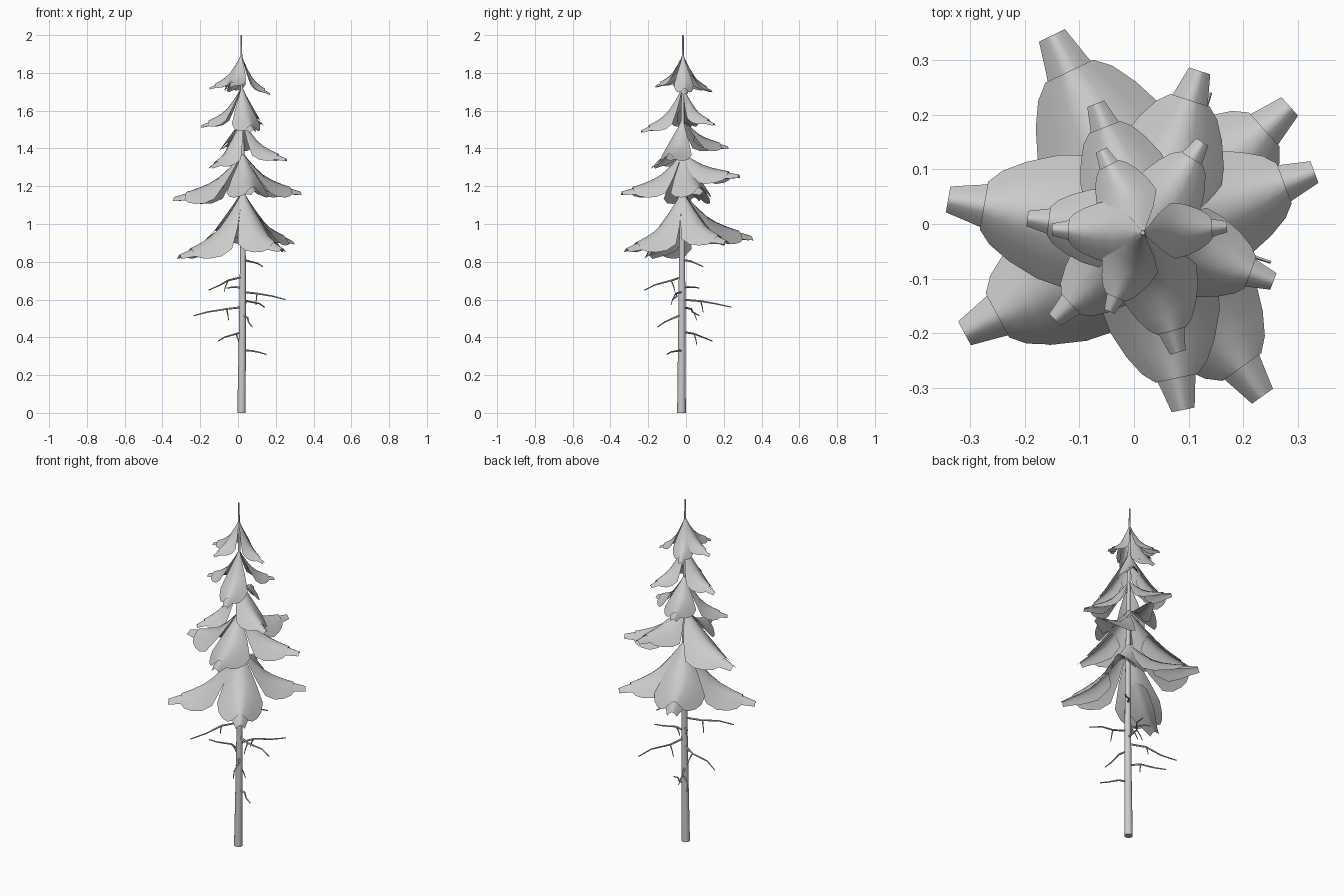
import bpy, bmesh, math
from mathutils import Vector

if "Cube" in bpy.data.objects:
    bpy.data.objects.remove(bpy.data.objects["Cube"])


def trunk_centre(z):
    # slight lean and bow of the stem
    return Vector((0.018 + 0.008 * math.sin(z * 1.7), -0.024 + 0.004 * z, z))


def lerp_profile(points, t):
    for (a, va), (b, vb) in zip(points, points[1:]):
        if t <= b:
            return va + (vb - va) * (t - a) / (b - a)
    return points[-1][1]


def finish(bm, name, angle=60):
    mesh = bpy.data.meshes.new(name)
    bm.to_mesh(mesh)
    bm.free()
    ob = bpy.data.objects.new(name, mesh)
    bpy.context.collection.objects.link(ob)
    bpy.context.view_layer.objects.active = ob
    ob.select_set(True)
    bpy.ops.object.shade_smooth_by_angle(angle=math.radians(angle))
    ob.select_set(False)
    return ob


# Tapered tube along a path, capped at both ends
def tube(name, path, radii, sides):
    bm = bmesh.new()
    rings = []
    for i, (p, r) in enumerate(zip(path, radii)):
        d = (path[min(i + 1, len(path) - 1)] - path[max(i - 1, 0)]).normalized()
        ref = Vector((1, 0, 0)) if abs(d.z) > 0.8 else Vector((0, 0, 1))
        a = d.cross(ref).normalized()
        b = d.cross(a)
        rings.append([bm.verts.new(p + r * (a * math.cos(k * math.tau / sides)
                                            + b * math.sin(k * math.tau / sides)))
                      for k in range(sides)])
    for r0, r1 in zip(rings, rings[1:]):
        for k in range(sides):
            n = (k + 1) % sides
            bm.faces.new((r0[k], r0[n], r1[n], r1[k]))
    bm.faces.new(rings[0][::-1])
    bm.faces.new(rings[-1])
    bmesh.ops.recalc_face_normals(bm, faces=bm.faces)
    return finish(bm, name)


# Trunk
heights = [0, 0.3, 0.6, 0.9, 1.2, 1.5, 1.8, 2.0]
radius = [(0, 0.023), (0.85, 0.016), (1.9, 0.006), (2.0, 0.004)]
tube("trunk", [trunk_centre(z) for z in heights],
     [lerp_profile(radius, z) for z in heights], 10)

# Bare twigs below the crown: start height, tip
twigs = [(0.81, (0.13, 0.09, 0.775)), (0.72, (-0.155, -0.22, 0.65)),
         (0.66, (-0.06, 0.07, 0.66)), (0.64, (0.25, -0.07, 0.60)),
         (0.60, (0.14, 0.24, 0.56)), (0.56, (-0.235, 0.07, 0.515)),
         (0.52, (0.075, -0.15, 0.455)), (0.43, (-0.105, 0.14, 0.38)),
         (0.33, (0.15, -0.10, 0.31))]
for i, (z, tip) in enumerate(twigs):
    s, e = trunk_centre(z), Vector(tip)
    side = (e - s).cross(Vector((0, 0, 1))) * (0.07 if i % 2 else -0.07)
    path = [s, s.lerp(e, 0.35) + Vector((0, 0, 0.006)) + side,
            s.lerp(e, 0.7) + Vector((0, 0, 0.006)) - side * 0.5, e]
    tube(f"twig_{i}", path, [0.006, 0.005, 0.004, 0.003], 5)
    # small hanging side shoot on the longer twigs
    if (e - s).length > 0.21:
        tube(f"twig_shoot_{i}", [path[1], path[1] + side + Vector((0, 0, -0.03)),
                                 path[1] + side * 1.6 + Vector((0, 0, -0.06))],
             [0.004, 0.003, 0.002], 5)

# Shapes shared by all boughs (fraction of length -> value)
DROP = [(0, 0), (0.08, 0.17), (0.16, 0.31), (0.33, 0.57), (0.5, 0.73), (0.7, 0.86), (1, 1)]
BROAD = [(0, 0.01), (0.08, 0.09), (0.2, 0.22), (0.35, 0.335), (0.5, 0.31),
         (0.65, 0.25), (0.76, 0.185), (0.82, 0.12)]
INNER = [(0.3, 0.17), (0.5, 0.19), (0.7, 0.14), (0.85, 0.10), (1.0, 0.065)]
ACROSS = [-1, -0.66, -0.33, 0, 0.33, 0.66, 1]


# Drooping arched sheet running outward from the stem
def sheet(bm, start, tip, outline, lower):
    flat = Vector((tip.x - start.x, tip.y - start.y, 0))
    length = flat.length
    out = flat.normalized()
    perp = Vector((-out.y, out.x, 0))
    rows = []
    for t, w in outline:
        z = start.z - (start.z - tip.z) * lerp_profile(DROP, t) - lower
        half = w * length
        row = []
        for u in ACROSS:
            p = start + out * (t * length) + perp * (half * u)
            p.z = z - 0.9 * half * abs(u) ** 1.5
            row.append(bm.verts.new(p))
        rows.append(row)
    for r0, r1 in zip(rows, rows[1:]):
        for k in range(len(ACROSS) - 1):
            bm.faces.new((r0[k], r1[k], r1[k + 1], r0[k + 1]))


# Whorls: apex height and bough tips
whorls = [
    (1.18, [(-0.31, -0.20, 0.845), (0.235, -0.315, 0.88), (0.285, 0.215, 0.92),
            (-0.15, 0.345, 0.945)]),
    (1.38, [(-0.34, 0.045, 1.15), (0.33, 0.095, 1.18), (0.09, -0.34, 1.18),
            (0.12, 0.28, 1.27)]),
    (1.56, [(0.255, -0.105, 1.355), (-0.145, -0.175, 1.315), (-0.07, 0.22, 1.42)]),
    (1.73, [(-0.195, 0.01, 1.53), (0.08, -0.235, 1.505), (0.125, 0.15, 1.54)]),
    (1.90, [(0.17, -0.005, 1.70), (-0.15, -0.01, 1.73), (-0.06, 0.135, 1.715),
            (-0.045, -0.16, 1.74)]),
]
for n, (apex, tips) in enumerate(whorls):
    for k, tip in enumerate(tips):
        bm = bmesh.new()
        start, tip = trunk_centre(apex), Vector(tip)
        sheet(bm, start, tip, BROAD, 0)
        sheet(bm, start, tip, INNER, 0.008)
        finish(bm, f"bough_{n + 1}_{k + 1}")
